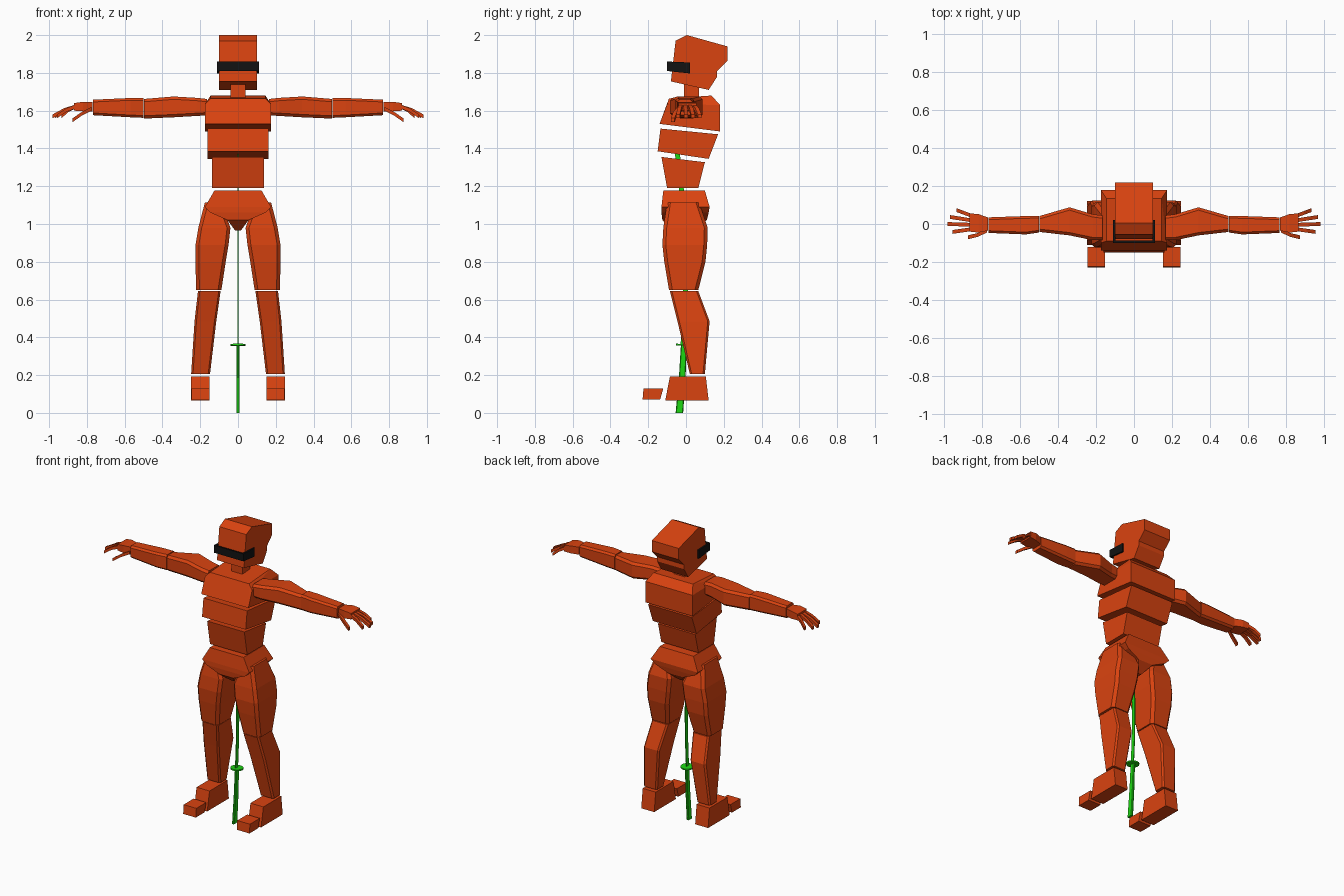
import bpy
import bmesh
from math import radians
from mathutils import Matrix

cube = bpy.data.objects.get("Cube")
if cube:
    bpy.data.objects.remove(cube)


def material(name, rgb, rough=0.7):
    mat = bpy.data.materials.new(name)
    mat.use_nodes = True
    mat.diffuse_color = (*rgb, 1)
    node = mat.node_tree.nodes["Principled BSDF"]
    node.inputs["Base Color"].default_value = (*rgb, 1)
    node.inputs["Roughness"].default_value = rough
    return mat


ORANGE = material("orange", (0.7, 0.056, 0.005))
BLACK = material("black", (0.006, 0.006, 0.006))
GREEN = material("green", (0.012, 0.68, 0.006))
SIDES = (("left", 1), ("right", -1))


def finish(name, bm, mat):
    bmesh.ops.recalc_face_normals(bm, faces=bm.faces)
    mesh = bpy.data.meshes.new(name)
    bm.to_mesh(mesh)
    bm.free()
    mesh.materials.append(mat)
    obj = bpy.data.objects.new(name, mesh)
    bpy.context.collection.objects.link(obj)
    return obj


def loft(name, sections, mat=ORANGE, axis="z", cut=0, side=1):
    """Join rectangles (position, a0, a1, b0, b1), with corners cut off by cut."""
    bm = bmesh.new()
    rings = []
    for t, a0, a1, b0, b1 in sections:
        if cut:
            c = cut
            pts = [(a0 + c, b0), (a1 - c, b0), (a1, b0 + c), (a1, b1 - c),
                   (a1 - c, b1), (a0 + c, b1), (a0, b1 - c), (a0, b0 + c)]
        else:
            pts = [(a0, b0), (a1, b0), (a1, b1), (a0, b1)]
        place = (lambda a, b: (a * side, b, t)) if axis == "z" else (lambda a, b: (t * side, a, b))
        rings.append([bm.verts.new(place(a, b)) for a, b in pts])
    for low, high in zip(rings, rings[1:]):
        for i in range(len(low)):
            j = (i + 1) % len(low)
            bm.faces.new((low[i], low[j], high[j], high[i]))
    bm.faces.new(rings[0])
    bm.faces.new(rings[-1])
    return finish(name, bm, mat)


def slab(name, profile, mat=ORANGE, centre=0, side=1):
    """Extrude a side profile of (y, z) to a half width along x."""
    points, half = profile
    bm = bmesh.new()
    rings = [[bm.verts.new(((centre + s * half) * side, y, z)) for y, z in points] for s in (-1, 1)]
    for i in range(len(points)):
        j = (i + 1) % len(points)
        bm.faces.new((rings[0][i], rings[0][j], rings[1][j], rings[1][i]))
    for ring in rings:
        bm.faces.new(ring)
    return finish(name, bm, mat)


# Head, visor and neck
slab("head", ([(-0.08, 1.755), (-0.055, 1.97), (0.005, 2.0), (0.22, 1.94), (0.22, 1.865),
               (0.165, 1.81), (0.165, 1.78), (0.12, 1.71)], 0.1))
slab("visor_front", ([(-0.1, 1.81), (-0.1, 1.86), (-0.088, 1.859), (-0.088, 1.809)], 0.11), BLACK)
for label, s in SIDES:
    slab(f"{label}_visor_arm", ([(-0.1, 1.81), (-0.1, 1.86), (0.02, 1.855), (0.02, 1.797)], 0.006),
         BLACK, 0.104, s)
loft("neck", [(1.64, -0.04, 0.04, -0.01, 0.07), (1.76, -0.04, 0.04, -0.01, 0.07)])

# Chest: a block with bevelled shoulders
bm = bmesh.new()
for y, z, w in [(-0.14, 1.53, 0.175), (0.18, 1.49, 0.175), (0.18, 1.63, 0.175),
                (0.135, 1.68, 0.145), (-0.09, 1.665, 0.145), (-0.1, 1.635, 0.175)]:
    for s in (-1, 1):
        bm.verts.new((s * w, y, z))
bmesh.ops.convex_hull(bm, input=bm.verts)
bmesh.ops.dissolve_limit(bm, angle_limit=radians(1), verts=bm.verts, edges=bm.edges)
finish("chest", bm, ORANGE)

# Torso bands and pelvis
slab("ribs", ([(-0.135, 1.505), (0.17, 1.475), (0.12, 1.345), (-0.15, 1.385)], 0.162))
slab("waist", ([(-0.13, 1.355), (0.1, 1.327), (0.065, 1.19), (-0.1, 1.19)], 0.138))
loft("pelvis", [(1.177, -0.125, 0.125, -0.12, 0.1), (1.09, -0.175, 0.175, -0.13, 0.125),
                (1.06, -0.145, 0.145, -0.13, 0.12), (1.02, -0.055, 0.055, -0.125, 0.11),
                (0.965, -0.015, 0.015, -0.06, 0.05)])

# Limbs, built once for each side
for label, s in SIDES:
    loft(f"{label}_thigh", [
        (1.115, 0.09, 0.175, -0.1, 0.07), (0.98, 0.04, 0.21, -0.12, 0.115),
        (0.89, 0.05, 0.225, -0.125, 0.112), (0.8, 0.065, 0.225, -0.115, 0.103),
        (0.65, 0.088, 0.222, -0.09, 0.065)], cut=0.018, side=s)
    loft(f"{label}_shin", [
        (0.645, 0.092, 0.212, -0.085, 0.065), (0.485, 0.115, 0.23, -0.045, 0.125),
        (0.207, 0.148, 0.248, 0.02, 0.1)], cut=0.01, side=s)
    slab(f"{label}_foot", ([(-0.085, 0.193), (0.105, 0.193), (0.12, 0.065), (-0.11, 0.065)], 0.048),
         centre=0.2, side=s)
    slab(f"{label}_toe", ([(-0.225, 0.13), (-0.12, 0.13), (-0.137, 0.07), (-0.23, 0.07)], 0.047),
         centre=0.199, side=s)

    loft(f"{label}_upper_arm", [
        (0.165, -0.085, 0.045, 1.575, 1.662), (0.22, -0.085, 0.052, 1.572, 1.668),
        (0.34, -0.06, 0.088, 1.565, 1.675), (0.498, -0.042, 0.042, 1.558, 1.662)],
        axis="x", cut=0.015, side=s)
    loft(f"{label}_forearm", [
        (0.5, -0.045, 0.043, 1.562, 1.667), (0.57, -0.055, 0.042, 1.565, 1.667),
        (0.767, -0.047, 0.035, 1.576, 1.658)], axis="x", cut=0.012, side=s)
    loft(f"{label}_palm", [
        (0.77, -0.035, 0.035, 1.595, 1.645), (0.82, -0.045, 0.052, 1.597, 1.647),
        (0.868, -0.04, 0.056, 1.6, 1.64)], axis="x", side=s)

    # Fingers: knuckle y, tip y, tip x
    r = 0.01
    for name, y0, y1, x1 in [("little", 0.045, 0.073, 0.935), ("ring", 0.02, 0.037, 0.97),
                             ("middle", -0.004, 0.0, 0.982), ("index", -0.028, -0.042, 0.958)]:
        joints = [(0.86, y0, 1.622), ((0.86 + x1) / 2, (y0 + y1) / 2, 1.603), (x1, y1, 1.57)]
        loft(f"{label}_{name}_finger", [(x, y - r, y + r, z - r, z + r) for x, y, z in joints],
             axis="x", side=s)
    joints = [(0.775, -0.035, 1.61), (0.825, -0.058, 1.585), (0.875, -0.07, 1.55)]
    loft(f"{label}_thumb", [(x, y - r, y + r, z - r, z + r) for x, y, z in joints], axis="x", side=s)

# Curved sword: grip, round guard and thin blade
loft("sword_grip", [(0.0, -0.008, 0.008, -0.055, -0.015), (0.18, -0.008, 0.008, -0.038, -0.003),
                    (0.36, -0.007, 0.007, -0.027, 0.005)], GREEN, cut=0.004)
bm = bmesh.new()
tilt = Matrix.Translation((0, -0.012, 0.36)) @ Matrix.Rotation(radians(-3), 4, "X")
bmesh.ops.create_cone(bm, cap_ends=True, segments=16, radius1=0.04, radius2=0.04, depth=0.009, matrix=tilt)
finish("sword_guard", bm, GREEN)
blade = []
for i in range(11):
    z = 0.36 + i * 0.102
    y = -0.002 - 0.1 * (z - 0.72) ** 2
    blade.append((z, -0.0025, 0.0025, y - 0.014, y + 0.012))
blade.append((1.4, -0.0005, 0.0005, -0.06, -0.055))
loft("sword_blade", blade, GREEN)
